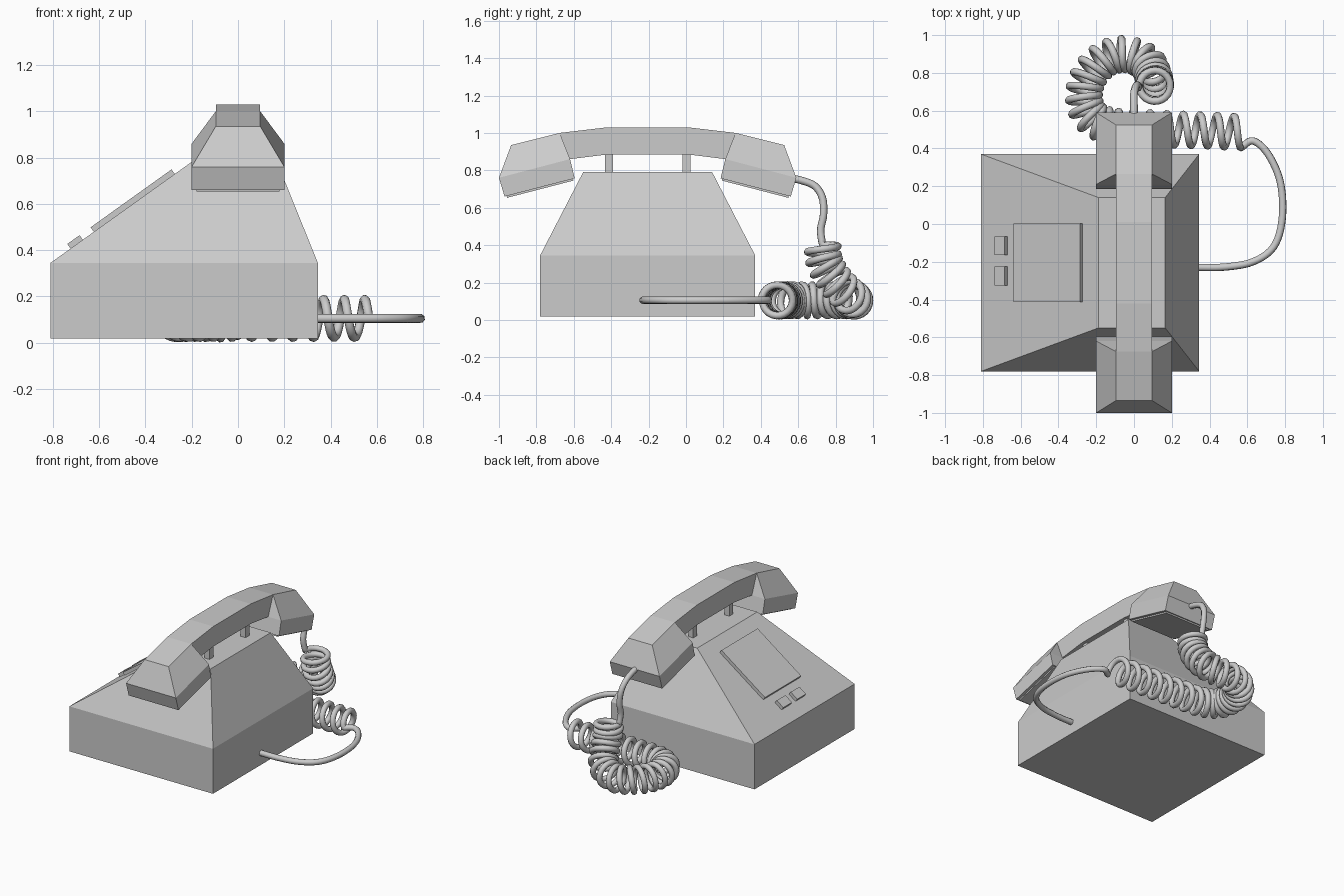
import bpy, bmesh, math
from mathutils import Vector, Matrix

if "Cube" in bpy.data.objects:
    bpy.data.objects.remove(bpy.data.objects["Cube"])

CY = -0.205  # mid plane of the handset


def finish(name, bm):
    bmesh.ops.recalc_face_normals(bm, faces=bm.faces)
    me = bpy.data.meshes.new(name)
    bm.to_mesh(me)
    bm.free()
    ob = bpy.data.objects.new(name, me)
    bpy.context.collection.objects.link(ob)
    return ob


def hull(name, pts):
    bm = bmesh.new()
    for p in pts:
        bm.verts.new(p)
    res = bmesh.ops.convex_hull(bm, input=bm.verts)
    junk = [e for e in res["geom_interior"] if isinstance(e, bmesh.types.BMVert)]
    bmesh.ops.delete(bm, geom=junk, context="VERTS")
    bmesh.ops.dissolve_limit(bm, angle_limit=math.radians(2), verts=bm.verts, edges=bm.edges)
    return finish(name, bm)


def rect(x0, x1, y0, y1, z):
    return [(x, y, z) for x in (x0, x1) for y in (y0, y1)]


def box(name, loc, size, rot_y=0.0):
    bm = bmesh.new()
    bmesh.ops.create_cube(bm, size=1, matrix=Matrix.Translation(loc)
                          @ Matrix.Rotation(rot_y, 4, "Y") @ Matrix.Diagonal((*size, 1)))
    return finish(name, bm)


# Body: box base with a tapered top
hull("body", rect(-.81, .345, -.78, .37, .018) + rect(-.81, .345, -.78, .37, .345)
     + rect(-.188, .165, -.55, .14, .79))

# Keypad plate and two buttons lying on the sloped face
slope = math.atan2(.79 - .345, .81 - .188)


def on_slope(name, x, y, length, width):
    z = .345 + (x + .81) * math.tan(slope)
    box(name, (x - .004, y, z + .006), (length, width, .034), -slope)


on_slope("keypad_plate", -.448, CY, .43, .415)
for i, y in enumerate((-.115, -.275)):
    on_slope(f"button_{i + 1}", -.697, y, .065, .10)

# Cradle posts
for sx in (-1, 1):
    for sy in (-1, 1):
        box("cradle_post", (sx * .055, CY + sy * .207, .835), (.04, .044, .11))

# Handset handle: arched side profile extruded across x
half = [(.0, 1.03), (.215, 1.03), (.47, 1.0), (.415, .86), (.215, .885), (.0, .885)]
bm = bmesh.new()
for s in (-1, 1):
    L, R = ([bm.verts.new((x, CY + s * d, z)) for d, z in half] for x in (-.096, .096))
    for i in range(5):
        bm.faces.new((L[i], L[i + 1], R[i + 1], R[i]))
    for V in (L, R):
        bm.faces.new((V[0], V[1], V[4], V[5]))
        bm.faces.new((V[1], V[2], V[3], V[4]))
bmesh.ops.remove_doubles(bm, verts=bm.verts, dist=.0005)
finish("handset_handle", bm)

# Earpiece and mouthpiece cups with thin cover plates, as (x, distance from middle, z)
cup = [(.2, .415, .86), (.2, .795, .76), (.2, .765, .66), (.2, .39, .757),
       (.096, .538, .983), (.096, .73, .935), (.096, .47, 1.0)]
plate = [(.18, .755, .67), (.18, .40, .762), (.18, .752, .653), (.18, .397, .745)]
for s, nm in ((-1, "mouthpiece"), (1, "earpiece")):
    for suffix, pts in (("", cup), ("_cover", plate)):
        hull(nm + suffix, [(sx * x, CY + s * d, z) for x, d, z in pts for sx in (-1, 1)])


# Cord: straight lead, coil and lead to the body, all one tube
def spline(pts, n):
    P = [Vector(p) for p in pts]
    P = [2 * P[0] - P[1]] + P + [2 * P[-1] - P[-2]]
    out = []
    for a, b, c, d in zip(P, P[1:], P[2:], P[3:]):
        for k in range(n):
            t = k / n
            out.append(.5 * (2 * b + (c - a) * t + (2 * a - 5 * b + 4 * c - d) * t * t
                             + (3 * b - a - 3 * c + d) * t ** 3))
    return out + [P[-2]]


axis = spline([(.11, .73, .40), (.11, .74, .31), (.10, .79, .22), (.06, .86, .14),
               (-.05, .90, .105), (-.16, .87, .105), (-.24, .78, .105), (-.265, .67, .105),
               (-.23, .57, .105), (-.13, .52, .105), (.03, .51, .105), (.21, .50, .105),
               (.39, .495, .105), (.57, .485, .105)], 48)
N = len(axis)
tans = [(axis[min(i + 1, N - 1)] - axis[max(i - 1, 0)]).normalized() for i in range(N)]
normals = [Vector((-1, 0, 0))]
for t in tans[1:]:
    n = normals[-1]
    normals.append((n - t * n.dot(t)).normalized())
want = Vector((0, -1, 0))
last = math.atan2(want.dot(tans[-1].cross(normals[-1])), want.dot(normals[-1]))
total = 26 * math.tau + last
coil = []
for i, (p, t, n) in enumerate(zip(axis, tans, normals)):
    a = total * i / (N - 1)
    coil.append(p + .082 * (n * math.cos(a) + t.cross(n) * math.sin(a)))
lead_in = spline([(0, .55, .76), (0, .62, .745), (0, .69, .715), (.01, .73, .65),
                  (.02, .735, .56), (.02, .72, .48), coil[0]], 6)
lead_out = spline([coil[-1], (.63, .44, .105), (.71, .37, .105), (.775, .22, .105),
                   (.785, .03, .105), (.74, -.12, .105), (.63, -.20, .105),
                   (.48, -.228, .105), (.33, -.23, .105)], 6)
path = lead_in[:-1] + coil + lead_out[1:]
cu = bpy.data.curves.new("cord", "CURVE")
cu.dimensions = "3D"
cu.bevel_depth = .02
cu.bevel_resolution = 2
cu.use_fill_caps = True
sp = cu.splines.new("POLY")
sp.points.add(len(path) - 1)
for q, p in zip(sp.points, path):
    q.co = (*p, 1)
sp.use_smooth = True
bpy.context.collection.objects.link(bpy.data.objects.new("cord", cu))
